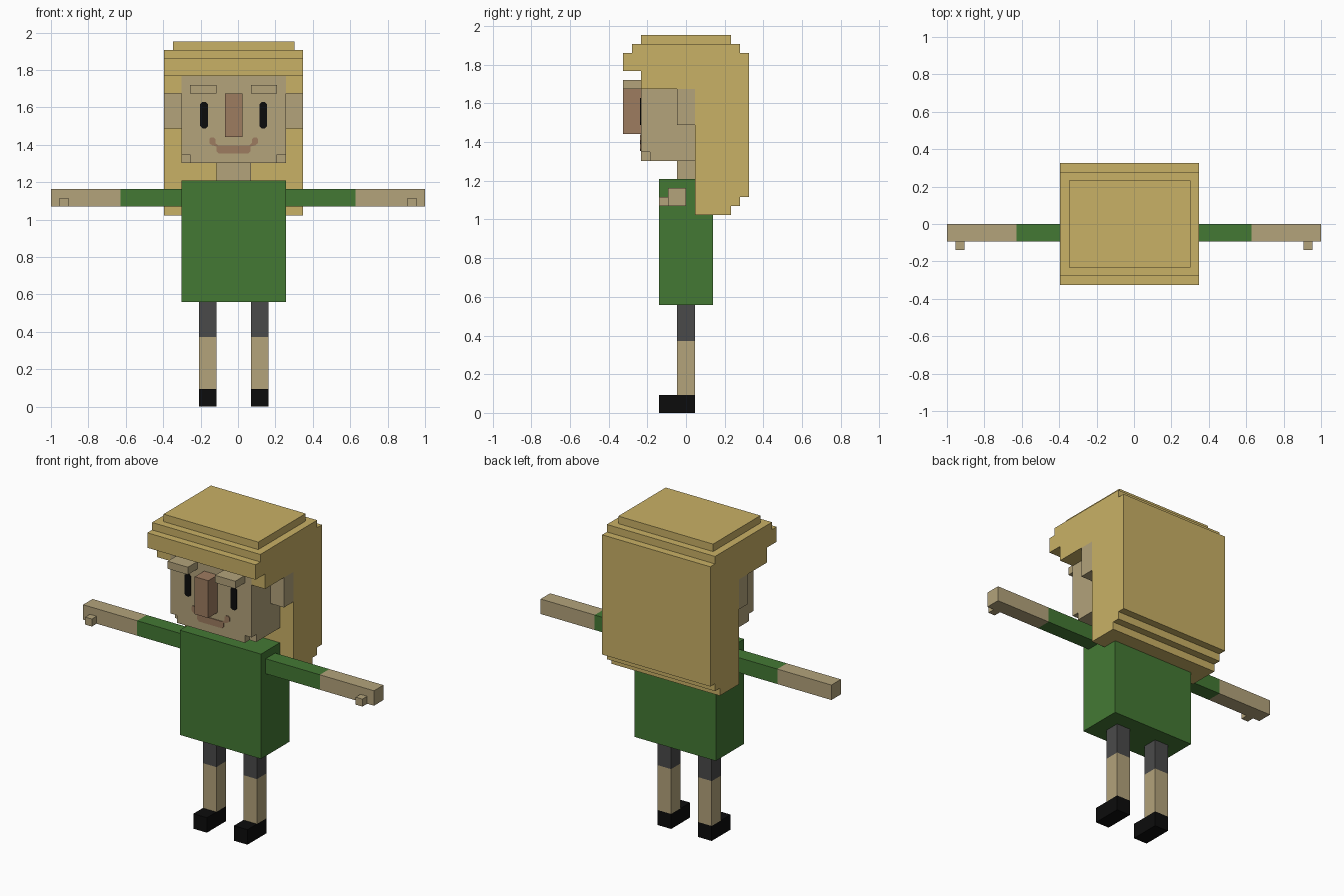
import bpy

if "Cube" in bpy.data.objects:
    bpy.data.objects.remove(bpy.data.objects["Cube"])

U = 2 / 43  # one block unit: the arm span is 43 units


def material(name, hex_code):
    def lin(v):
        v /= 255
        return v / 12.92 if v <= 0.04045 else ((v + 0.055) / 1.055) ** 2.4
    m = bpy.data.materials.new(name)
    m.diffuse_color = [lin(int(hex_code[i:i + 2], 16)) for i in (0, 2, 4)] + [1]
    m.use_nodes = True
    m.node_tree.nodes["Principled BSDF"].inputs["Base Color"].default_value = m.diffuse_color
    return m


HAIR = material("blonde hair", "C9B166")
SKIN = material("skin", "B3A37B")
GREEN = material("green cloth", "447934")
GREY = material("dark grey cloth", "4A4A4A")
BLACK = material("black", "0C0C0C")
BROWN = material("reddish brown", "9E7C60")


def X(k):
    return (k - 21.5) * U


def mesh(name, verts, faces, mat):
    me = bpy.data.meshes.new(name)
    me.from_pydata(verts, [], faces)
    me.materials.append(mat)
    ob = bpy.data.objects.new(name, me)
    bpy.context.collection.objects.link(ob)
    return ob


def prism(name, base, shift, mat):
    """Extrude a counter-clockwise (seen from the far side of shift) outline."""
    n = len(base)
    verts = base + [tuple(a + b for a, b in zip(v, shift)) for v in base]
    faces = [tuple(reversed(range(n))), tuple(range(n, 2 * n))]
    faces += [(i, (i + 1) % n, (i + 1) % n + n, i + n) for i in range(n)]
    return mesh(name, verts, faces, mat)


def box(name, x, y, z, mat):
    base = [(X(a), b * U, z[0] * U) for a, b in
            ((x[0], y[0]), (x[1], y[0]), (x[1], y[1]), (x[0], y[1]))]
    return prism(name, base, (0, 0, (z[1] - z[0]) * U), mat)


def pair(name, x, y, z, mat, centre=21):
    """A box on the right and its mirror image about a centre column."""
    box(name + "_right", x, y, z, mat)
    box(name + "_left", (2 * centre - x[1], 2 * centre - x[0]), y, z, mat)


def face_plate(name, outline, mat):
    """Thin plate on the face, outline given in (x, z) units."""
    y = -5 * U
    pts = [(X(a), y, b * U) for a, b in outline]
    return prism(name, pts, (0, -0.005, 0), mat)


# Legs, socks and shoes
pair("shoe", (23, 25), (-3, 1), (0, 2), BLACK)
pair("bare_leg", (23, 25), (-1, 1), (2, 8), SKIN)
pair("trouser_leg", (23, 25), (-1, 1), (8, 12), GREY)

# Torso, arms, hands
box("torso", (15, 27), (-3, 3), (12, 26), GREEN)
box("sleeve_right", (27, 35), (-2, 0), (23, 25), GREEN)
box("sleeve_left", (8, 15), (-2, 0), (23, 25), GREEN)
pair("forearm", (35, 43), (-2, 0), (23, 25), SKIN, 21.5)
pair("thumb", (41, 42), (-3, -2), (23, 24), SKIN, 21.5)

# Neck and head, with the two front chin corners notched
box("neck", (19, 23), (-1, 1), (26, 28), SKIN)
head = box("head", (15, 27), (-5, 1), (28, 38), SKIN)
for x in ((14, 16), (26, 28)):
    cutter = box("chin_cutter", x, (-6, -4), (27, 29), SKIN)
    mod = head.modifiers.new("notch", 'BOOLEAN')
    mod.operation = 'DIFFERENCE'
    mod.solver = 'EXACT'
    mod.object = cutter
    bpy.context.view_layer.objects.active = head
    bpy.ops.object.modifier_apply(modifier=mod.name)
    bpy.data.objects.remove(cutter)

# Ears, brows and nose
pair("ear", (27, 29), (-1, 1), (32, 36), SKIN)
pair("brow", (23, 26), (-7, -5), (36, 37), SKIN)
box("nose", (20, 22), (-7, -5), (31, 36), BROWN)

# Eyes: upright plates with clipped corners
eye = [(-.2, 32), (.2, 32), (.45, 32.25), (.45, 34.75),
       (.2, 35), (-.2, 35), (-.45, 34.75), (-.45, 32.25)]
for side, cx in (("left", 17.6), ("right", 24.4)):
    face_plate("eye_" + side, [(cx + a, b) for a, b in eye], BLACK)

# Smile: half outline mirrored about the face centre
half = [(1.7, 29.1), (1.95, 29.35), (1.95, 29.9), (2.5, 30.05), (2.8, 30.3),
        (2.8, 30.75), (2.65, 30.95), (2.3, 30.95), (2.1, 30.75), (2.1, 30.3),
        (1.75, 30)]
smile = [(21 + a, b) for a, b in half] + [(21 - a, b) for a, b in reversed(half)]
face_plate("smile", smile, BROWN)

# Hair: stepped side profile (y, z) pulled across the head
profile = [(1, 22), (5, 22), (5, 23), (6, 23), (6, 24), (7, 24), (7, 40),
           (6, 40), (6, 41), (-6, 41), (-6, 40), (-7, 40), (-7, 38), (1, 38)]
prism("hair", [(X(13), a * U, b * U) for a, b in profile], (16 * U, 0, 0), HAIR)
box("hair_top", (14, 28), (-5, 5), (41, 42), HAIR)
pair("hair_side", (27, 29), (-5, 1), (36, 38), HAIR)
